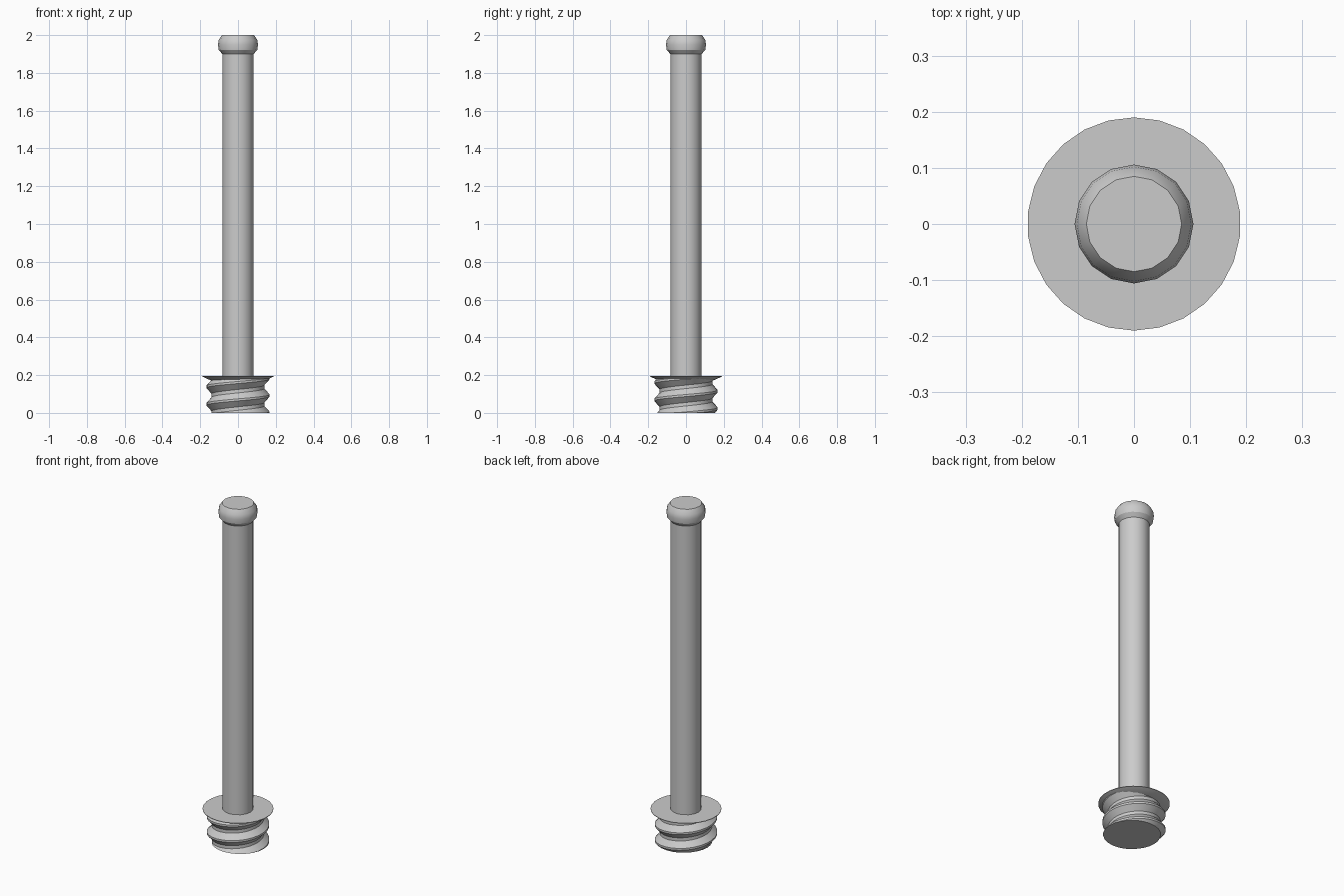
import bpy, bmesh, math

if "Cube" in bpy.data.objects:
    bpy.data.objects.remove(bpy.data.objects["Cube"])

grey = bpy.data.materials.new("plain_grey")
grey.diffuse_color = (0.6, 0.6, 0.6, 1)
grey.use_nodes = True
grey.node_tree.nodes["Principled BSDF"].inputs["Base Color"].default_value = grey.diffuse_color


def finish(name, bm, angle):
    bmesh.ops.remove_doubles(bm, verts=bm.verts[:], dist=1e-5)
    bmesh.ops.recalc_face_normals(bm, faces=bm.faces[:])
    mesh = bpy.data.meshes.new(name)
    bm.to_mesh(mesh)
    bm.free()
    mesh.materials.append(grey)
    obj = bpy.data.objects.new(name, mesh)
    bpy.context.collection.objects.link(obj)
    bpy.ops.object.select_all(action='DESELECT')
    obj.select_set(True)
    bpy.context.view_layer.objects.active = obj
    bpy.ops.object.shade_smooth_by_angle(angle=math.radians(angle))


def skin(name, columns, angle):
    """Close a ring of (x, y, z) columns into a capped solid."""
    bm = bmesh.new()
    cols = [[bm.verts.new(p) for p in col] for col in columns]
    n = len(cols)
    for i in range(n):
        a, b = cols[i], cols[(i + 1) % n]
        for j in range(len(a) - 1):
            bm.faces.new((a[j], b[j], b[j + 1], a[j + 1]))
    bm.faces.new([c[0] for c in reversed(cols)])
    bm.faces.new([c[-1] for c in cols])
    bmesh.ops.dissolve_degenerate(bm, dist=1e-5, edges=bm.edges[:])
    finish(name, bm, angle)


def lathe(name, profile, sides, angle=40):
    columns = []
    for i in range(sides):
        t = math.pi / 2 + math.tau * i / sides
        columns.append([(r * math.cos(t), r * math.sin(t), z) for r, z in profile])
    skin(name, columns, angle)


# Long shaft and rounded end knob
lathe("shaft", [(0.083, 0.18), (0.083, 1.92)], 16)
lathe("end_knob", [(0.083, 1.9), (0.102, 1.922), (0.106, 1.95),
                   (0.102, 1.975), (0.085, 2.0)], 16, 30)

# Thin flange with a tapered underside
lathe("flange", [(0.145, 0.172), (0.19, 0.192), (0.19, 0.195)], 26)

# Single-start screw thread: a ridged profile climbing around the core
PITCH, BOTTOM, TOP = 0.092, 0.0, 0.185
RIDGE = [(0.0, 0.168), (0.12, 0.168), (0.46, 0.14), (0.66, 0.14), (1.0, 0.168)]


def thread_radius(phase):
    phase %= 1.0
    for (f0, r0), (f1, r1) in zip(RIDGE, RIDGE[1:]):
        if phase <= f1:
            return r0 + (r1 - r0) * (phase - f0) / (f1 - f0)


columns = []
SIDES = 26
for i in range(SIDES + 1):
    t = math.tau * i / SIDES
    start = PITCH * (i / SIDES - 0.06)
    col = []
    for turn in range(-2, 4):
        for f, _ in RIDGE[:-1]:
            z = min(max(start + PITCH * (turn + f), BOTTOM), TOP)
            r = thread_radius((z - start) / PITCH)
            col.append((r * math.cos(t), r * math.sin(t), z))
    columns.append(col)
# The last column repeats the first one a full turn higher, so shift it to meet
step = len(RIDGE) - 1
bm = bmesh.new()
cols = [[bm.verts.new(p) for p in c] for c in columns]
for a, b in zip(cols, cols[1:]):
    for j in range(len(a) - 1):
        bm.faces.new((a[j], b[j], b[j + 1], a[j + 1]))
bmesh.ops.remove_doubles(bm, verts=bm.verts[:], dist=1e-5)
bmesh.ops.holes_fill(bm, edges=[e for e in bm.edges if e.is_boundary], sides=0)
finish("screw_thread", bm, 30)
